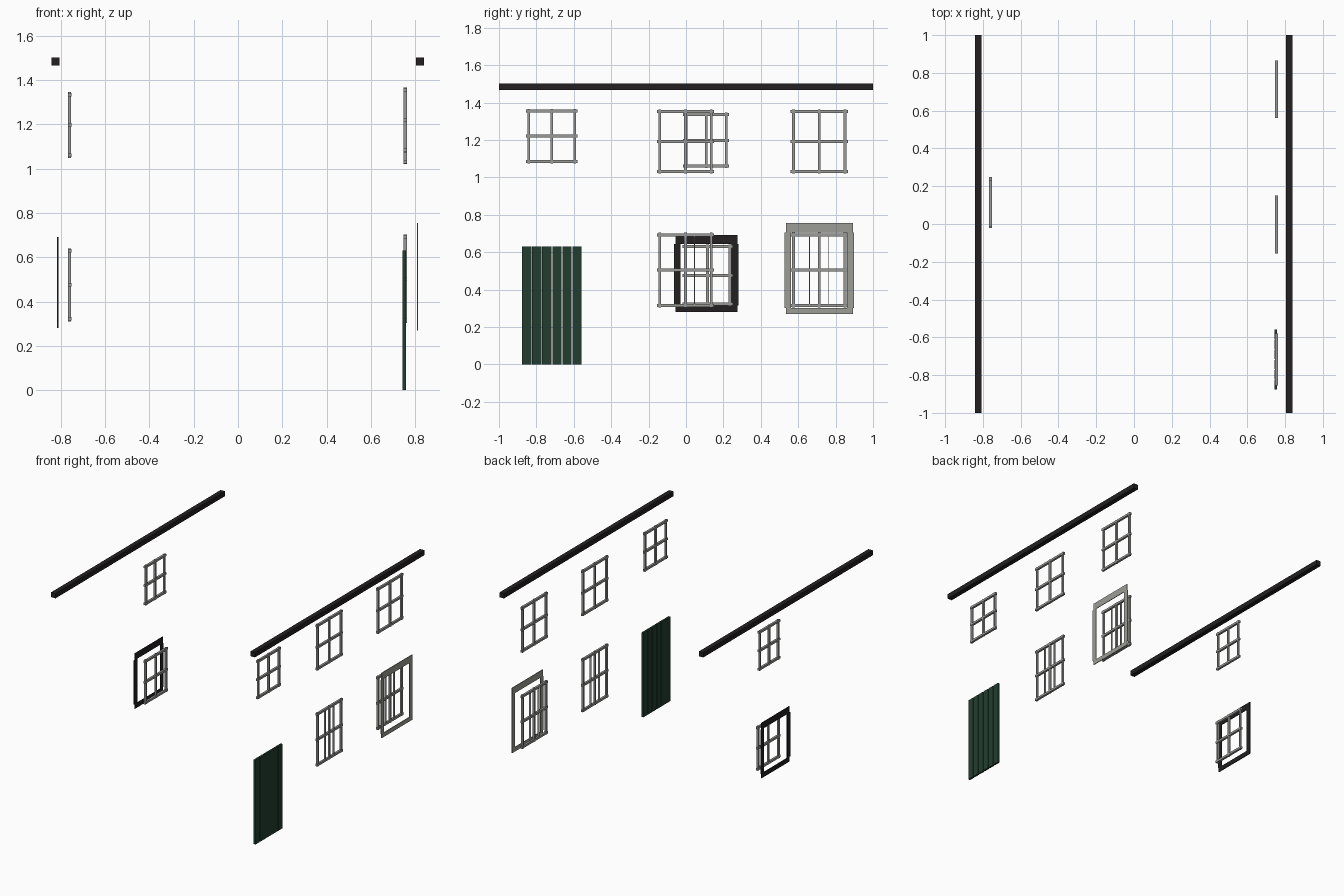
import bpy
import bmesh
from mathutils import Matrix, Vector

cube = bpy.data.objects.get("Cube")
if cube:
    bpy.data.objects.remove(cube, do_unlink=True)


def material(name, rgb):
    mat = bpy.data.materials.new(name)
    mat.use_nodes = True
    colour = (*rgb, 1)
    mat.diffuse_color = colour
    mat.node_tree.nodes["Principled BSDF"].inputs["Base Color"].default_value = colour
    return mat


black = material("black paint", (0.016, 0.014, 0.014))
grey = material("window grey", (0.32, 0.32, 0.31))
stone = material("stone trim", (0.34, 0.34, 0.31))
green = material("door green", (0.017, 0.048, 0.030))


def boxes(name, mat, parts):
    """One object from boxes, each given as ((x, y, z) low, (x, y, z) high)."""
    bm = bmesh.new()
    for low, high in parts:
        low, high = Vector(low), Vector(high)
        place = Matrix.Translation((low + high) / 2) @ Matrix.Diagonal((*(high - low), 1))
        bmesh.ops.create_cube(bm, size=1, matrix=place)
    mesh = bpy.data.meshes.new(name)
    bm.to_mesh(mesh)
    bm.free()
    mesh.materials.append(mat)
    obj = bpy.data.objects.new(name, mesh)
    bpy.context.collection.objects.link(obj)
    return obj


def window(name, x, y0, y1, z0, z1, slats=False):
    """Grid of three uprights and three rails; y and z give the outer bar centres."""
    ym, zm = (y0 + y1) / 2, (z0 + z1) / 2
    v, h, d, over = 0.007, 0.008, 0.008, 0.015
    parts = [((x - d + 0.001, y - v, z0 - 0.011), (x + d - 0.001, y + v, z1 + 0.011))
             for y in (y0, ym, y1)]
    parts += [((x - d, y0 - over, z - h), (x + d, y1 + over, z + h))
              for z in (z0, zm, z1)]
    if slats:
        # thin deep bars either side of the middle upright
        parts += [((x - 0.007, ym + s - 0.002, z0), (x + 0.007, ym + s + 0.002, z1))
                  for s in (-0.052, 0.048)]
    boxes(name, grey, parts)


def surround(name, mat, x, y0, y1, z0, z1, side, top, bottom):
    """Flat trim: head and sill set in slightly from the side strips."""
    t, inset = 0.0025, 0.008
    boxes(name, mat, [
        ((x - t, y0 + inset, z1 - top), (x + t, y1 - inset / 2, z1)),
        ((x - t, y0 + inset, z0), (x + t, y1 - inset / 2, z0 + bottom)),
        ((x - t, y0, z0 + bottom), (x + t, y0 + side, z1 - top)),
        ((x - t, y1 - side, z0 + bottom), (x + t, y1, z1 - top)),
    ])


# Gutters along both eaves
for name, x in (("left_gutter", 0.822), ("right_gutter", -0.825)):
    boxes(name, black, [((x - 0.018, -1, 1.466), (x + 0.018, 1, 1.502))])

# Windows on the left wall
window("left_upper_front_window", 0.755, -0.84, -0.595, 1.085, 1.355)
window("left_upper_middle_window", 0.755, -0.14, 0.135, 1.032, 1.353)
window("left_upper_back_window", 0.755, 0.575, 0.85, 1.032, 1.353)
window("left_lower_middle_window", 0.755, -0.14, 0.135, 0.315, 0.693, True)
window("left_lower_back_window", 0.755, 0.575, 0.85, 0.315, 0.693, True)

# Windows on the right wall
window("right_upper_window", -0.76, 0.0, 0.215, 1.06, 1.335)
window("right_lower_window", -0.76, -0.005, 0.235, 0.322, 0.63)

# Window surrounds
surround("left_window_surround", stone, 0.811, 0.526, 0.898, 0.27, 0.756, 0.036, 0.05, 0.032)
surround("right_window_surround", black, -0.814, -0.065, 0.28, 0.28, 0.692, 0.036, 0.048, 0.035)

# Plank door
planks, start, end, gap = 6, -0.876, -0.558, 0.004
pitch = (end - start + gap) / planks
boxes("door", green, [((0.743, start + i * pitch, 0),
                       (0.758, start + (i + 1) * pitch - gap, 0.63))
                      for i in range(planks)])
